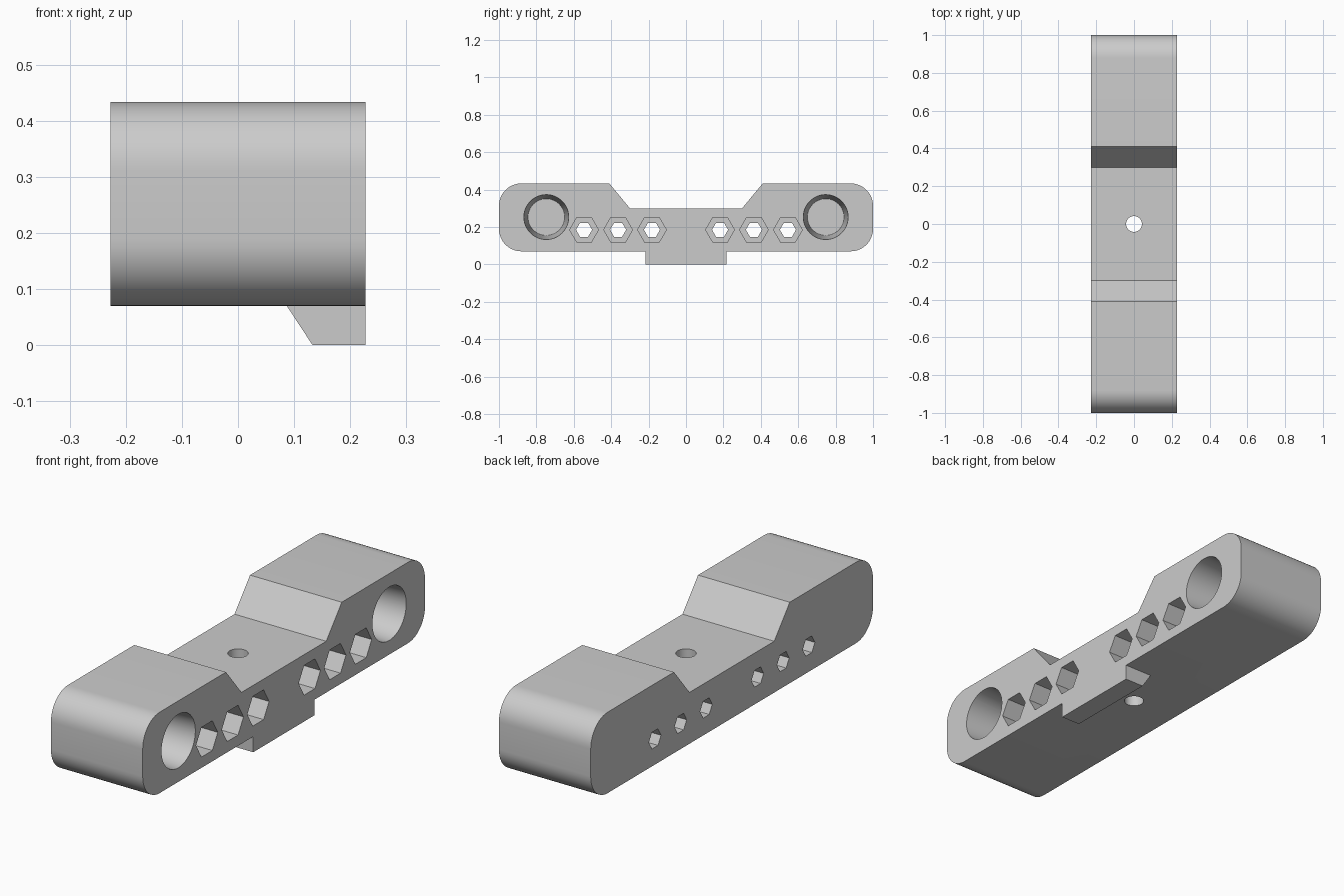
import bpy, bmesh, math
from mathutils import Matrix, Vector

if "Cube" in bpy.data.objects:
    bpy.data.objects.remove(bpy.data.objects["Cube"])

HALF_W = 0.2275          # half width along x
BOTTOM, TOP, WAIST = 0.07, 0.433, 0.30
CORNER = 0.12

grey = bpy.data.materials.new("plain grey")
grey.use_nodes = True
colour = (0.6, 0.6, 0.6, 1)
grey.diffuse_color = colour
grey.node_tree.nodes["Principled BSDF"].inputs["Base Color"].default_value = colour


def add_object(name, bm):
    bmesh.ops.recalc_face_normals(bm, faces=bm.faces)
    mesh = bpy.data.meshes.new(name)
    bm.to_mesh(mesh)
    bm.free()
    mesh.materials.append(grey)
    obj = bpy.data.objects.new(name, mesh)
    bpy.context.collection.objects.link(obj)
    return obj


def prism(name, points, direction):
    """Extrude a flat outline along a direction."""
    bm = bmesh.new()
    face = bm.faces.new([bm.verts.new(p) for p in points])
    extruded = bmesh.ops.extrude_face_region(bm, geom=[face])["geom"]
    verts = [g for g in extruded if isinstance(g, bmesh.types.BMVert)]
    bmesh.ops.translate(bm, verts=verts, vec=Vector(direction))
    return add_object(name, bm)


def peg(name, centre, sides, r_low, r_high, length, axis="X"):
    """Cone or cylinder along x or z; r_low is at the lower end."""
    bm = bmesh.new()
    turn = Matrix.Rotation(math.pi / 2, 4, "Y") if axis == "X" else Matrix()
    # First vertex of the ring points along y
    spin = Matrix.Rotation(math.pi / 2, 4, "Z")
    bmesh.ops.create_cone(bm, cap_ends=True, segments=sides, radius1=r_low,
                          radius2=r_high, depth=length,
                          matrix=Matrix.Translation(centre) @ turn @ spin)
    # Make sure hexagon points lie at the left and right of the side face
    if sides == 6:
        c = Vector(centre)
        reach = max(abs(v.co.y - c.y) for v in bm.verts)
        if reach < 0.95 * r_low:
            bmesh.ops.rotate(bm, verts=bm.verts, cent=c,
                             matrix=Matrix.Rotation(math.pi / 6, 3, "X"))
    return add_object(name, bm)


def combine(target, other, operation):
    mod = target.modifiers.new(other.name, "BOOLEAN")
    mod.operation = operation
    mod.solver = "EXACT"
    mod.object = other
    bpy.context.view_layer.objects.active = target
    bpy.ops.object.modifier_apply(modifier=mod.name)
    bpy.data.objects.remove(other)


def arc(cy, cz, start):
    angles = [math.radians(start + 90 * i / 12) for i in range(13)]
    return [(cy + CORNER * math.cos(a), cz + CORNER * math.sin(a)) for a in angles]


# Bar: rounded ends with a lowered waist, symmetric front to back
half = [(0.30, WAIST), (0.41, TOP)]
half += reversed(arc(1 - CORNER, TOP - CORNER, 0))
half += reversed(arc(1 - CORNER, BOTTOM + CORNER, 270))
outline = half + [(-y, z) for y, z in reversed(half)]
bar = prism("mounting_bar", [(-HALF_W, y, z) for y, z in outline], (2 * HALF_W, 0, 0))

# Locating tab under the left edge
tab = prism("locating_tab", [(x, -0.217, z) for x, z in
            ((0.087, BOTTOM), (0.133, 0), (HALF_W, 0), (HALF_W, BOTTOM))], (0, 0.434, 0))
combine(bar, tab, "UNION")

# Vertical bolt hole
combine(bar, peg("bolt_hole", (0, 0, 0.2), 32, 0.042, 0.042, 0.6, "Z"), "DIFFERENCE")

for side in (-1, 1):
    # Blind tapered bores at the ends
    depth = 0.38
    bore = peg("end_bore", (HALF_W - depth / 2 + 0.005, side * 0.747, 0.253), 48,
               0.098, 0.1205, depth + 0.01)
    combine(bar, bore, "DIFFERENCE")
    # Hexagonal through holes with wider nut pockets
    for y in (0.182, 0.363, 0.545):
        hole = peg("hex_hole", (0, side * y, 0.185), 6, 0.043, 0.043, 0.6)
        combine(bar, hole, "DIFFERENCE")
        pocket = peg("hex_pocket", (HALF_W, side * y, 0.185), 6, 0.077, 0.077, 0.4)
        combine(bar, pocket, "DIFFERENCE")

bpy.ops.object.select_all(action="DESELECT")
bar.select_set(True)
bpy.context.view_layer.objects.active = bar
bpy.ops.object.shade_smooth_by_angle(angle=math.radians(30))
